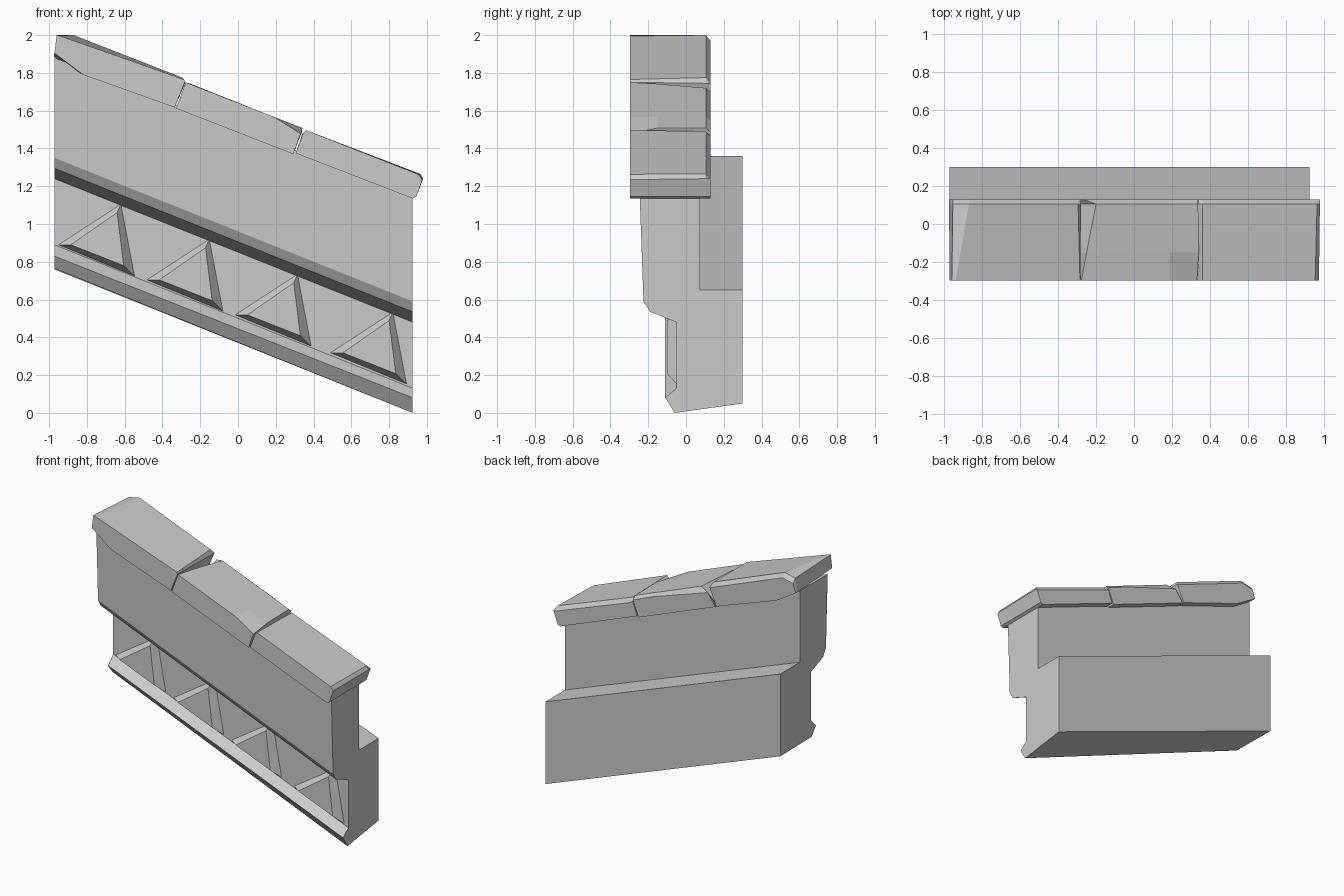
import bpy, bmesh


def loft(name, sections):
    """Closed solid through a list of equal-length point rings."""
    bm = bmesh.new()
    rings = [[bm.verts.new(p) for p in ring] for ring in sections]
    n = len(rings[0])
    for a, b in zip(rings, rings[1:]):
        for i in range(n):
            j = (i + 1) % n
            bm.faces.new((a[i], a[j], b[j], b[i]))
    bm.faces.new(rings[0])
    bm.faces.new(rings[-1])
    bmesh.ops.recalc_face_normals(bm, faces=bm.faces)
    mesh = bpy.data.meshes.new(name)
    bm.to_mesh(mesh)
    bm.free()
    obj = bpy.data.objects.new(name, mesh)
    bpy.context.collection.objects.link(obj)
    return obj


# Sloping wall: rows of (y, z at left end, z at right end)
profile = [
    (-0.06, 0.765, 0.0), (-0.11, 0.83, 0.08), (-0.05, 0.89, 0.13),
    (-0.05, 1.24, 0.48), (-0.19, 1.295, 0.535), (-0.225, 1.35, 0.59),
    (-0.245, 1.88, 1.15), (0.075, 1.88, 1.15), (0.075, 1.36, 0.65),
    (0.30, 1.36, 0.65), (0.30, 0.76, 0.05),
]
loft("wall", [[(-0.972, y, zl) for y, zl, zr in profile],
              [(0.925, y, zr) for y, zl, zr in profile]])

# Raised triangular ornaments in the lower band
base = [(-0.95, 0.89), (-0.62, 1.105), (-0.548, 0.725)]
face = [(-0.885, 0.89), (-0.64, 1.06), (-0.605, 0.78)]
for k, dx in enumerate((0, 0.468, 0.935, 1.44)):
    dz = -0.397 * dx
    loft(f"triangle_ornament_{k + 1}",
         [[(x + dx, -0.04, z + dz) for x, z in base],
          [(x + dx, -0.05, z + dz) for x, z in base],
          [(x + dx, -0.10, z + dz) for x, z in face]])


# Coping stones: front and back outlines (x, z), with a slightly worn back edge
def coping(name, front, back, worn):
    edge = [(x, z - (0.03 if i in worn else 0)) for i, (x, z) in enumerate(back)]
    loft(name, [[(x, -0.297, z) for x, z in front],
                [(x, 0.105, z) for x, z in back],
                [(x, 0.13, z) for x, z in edge]])


coping("coping_upper",
       [(-0.972, 1.905), (-0.96, 2.0), (-0.94, 1.995), (-0.285, 1.765),
        (-0.282, 1.75), (-0.335, 1.617), (-0.82, 1.79)],
       [(-0.975, 1.885), (-0.955, 1.98), (-0.87, 2.0), (-0.295, 1.775),
        (-0.28, 1.745), (-0.335, 1.617), (-0.82, 1.79)],
       (1, 2, 3))
coping("coping_lower",
       [(0.305, 1.375), (0.345, 1.48), (0.36, 1.497), (0.955, 1.263),
        (0.975, 1.235), (0.945, 1.145), (0.925, 1.135)],
       [(0.305, 1.375), (0.34, 1.475), (0.36, 1.49), (0.965, 1.265),
        (0.98, 1.24), (0.945, 1.145), (0.925, 1.135)],
       (2, 3))

# Middle stone has its lower front corner chipped off
outlines = [
    (-0.297, [(-0.328, 1.612), (-0.277, 1.75), (0.19, 1.567), (0.332, 1.478), (0.292, 1.37)]),
    (-0.15, [(-0.328, 1.612), (-0.25, 1.742), (0.19, 1.567), (0.342, 1.508), (0.292, 1.37)]),
    (0.105, [(-0.328, 1.612), (-0.2, 1.72), (0.19, 1.567), (0.338, 1.508), (0.292, 1.37)]),
    (0.13, [(-0.328, 1.612), (-0.265, 1.7), (0.19, 1.547), (0.338, 1.485), (0.292, 1.37)]),
]
loft("coping_middle", [[(x, y, z) for x, z in pts] for y, pts in outlines])
